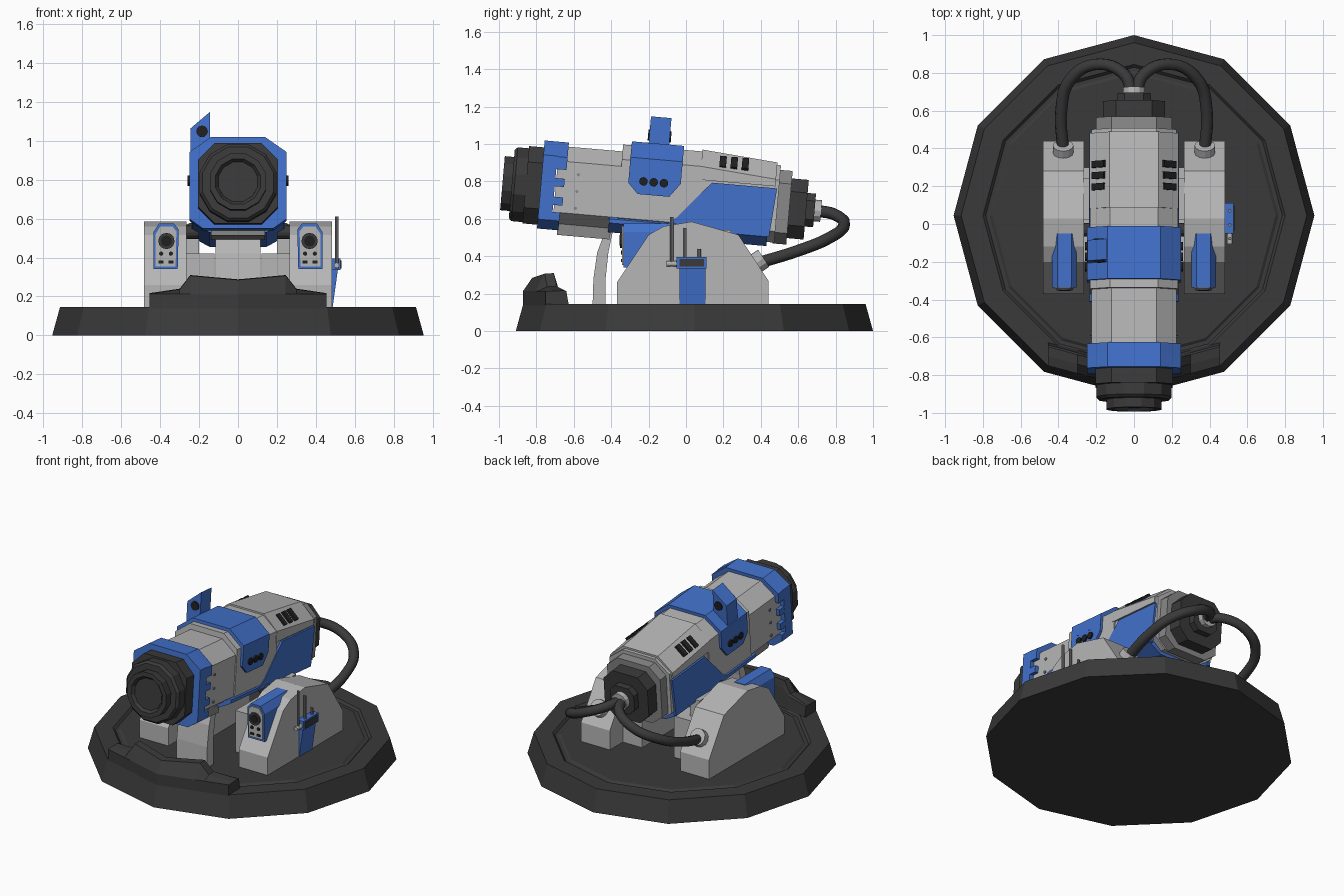
import bpy, bmesh, math
from mathutils import Matrix, Vector

cube = bpy.data.objects.get("Cube")
if cube:
    bpy.data.objects.remove(cube, do_unlink=True)


def material(name, rgb):
    m = bpy.data.materials.new(name)
    m.use_nodes = True
    m.diffuse_color = (*rgb, 1)
    m.node_tree.nodes["Principled BSDF"].inputs["Base Color"].default_value = (*rgb, 1)
    return m


LIGHT = material("light grey", (0.47, 0.47, 0.47))
MID = material("mid grey", (0.25, 0.25, 0.25))
DARK = material("charcoal", (0.042, 0.042, 0.042))
BLACK = material("black", (0.014, 0.014, 0.014))
BLUE = material("blue", (0.054, 0.165, 0.60))

ID = Matrix()
GUN = Matrix.Translation((0, 0, 0.705)) @ Matrix.Rotation(math.radians(-5), 4, 'X')
SIDES = ((1, "left"), (-1, "right"))


def loft(name, rings, mat, m=ID, smooth=False):
    """Skin closed rings of equal length and cap both ends."""
    bm = bmesh.new()
    vs = [[bm.verts.new(m @ Vector(p)) for p in r] for r in rings]
    n = len(rings[0])
    for a, b in zip(vs, vs[1:]):
        for i in range(n):
            j = (i + 1) % n
            bm.faces.new((a[i], a[j], b[j], b[i]))
    bm.faces.new(vs[0])
    bm.faces.new(vs[-1])
    bmesh.ops.recalc_face_normals(bm, faces=bm.faces)
    me = bpy.data.meshes.new(name)
    bm.to_mesh(me)
    bm.free()
    me.materials.append(mat)
    ob = bpy.data.objects.new(name, me)
    bpy.context.collection.objects.link(ob)
    return ob


def along_y(name, poly, a, b, mat, m=ID):
    return loft(name, [[(x, y, z) for x, z in poly] for y in (a, b)], mat, m)


def along_x(name, poly, a, b, mat, m=ID):
    return loft(name, [[(x, y, z) for y, z in poly] for x in (a, b)], mat, m)


def box(name, x, y, z, mat, m=ID):
    return along_y(name, [(x[0], z[0]), (x[1], z[0]), (x[1], z[1]), (x[0], z[1])], *y, mat, m)


def lathe(name, profile, n, mat, m=ID, turn=0.0):
    """Revolve (radius, height) points around local z."""
    angles = [turn + math.tau * i / n for i in range(n)]
    return loft(name, [[(r * math.cos(a), r * math.sin(a), h) for a in angles] for r, h in profile], mat, m)


def rod(name, p, d, r, length, mat, m=ID, n=12):
    q = Vector(d).to_track_quat('Z', 'Y').to_matrix().to_4x4()
    return lathe(name, [(r, 0), (r, length)], n, mat, m @ Matrix.Translation(p) @ q)


def octo(hw, top, bot, ct=(0.105, 0.08), cb=(0.08, 0.06)):
    half = [(hw - cb[0], bot), (hw, bot + cb[1]), (hw, top - ct[1]), (hw - ct[0], top)]
    return half + [(-x, z) for x, z in reversed(half)]


def cap(hw, top, low, ct=(0.11, 0.08)):
    half = [(hw, low), (hw, top - ct[1]), (hw - ct[0], top)]
    return half + [(-x, z) for x, z in reversed(half)]


# Twelve-sided platform with a shallow step
lathe("platform", [(0.955, 0), (0.915, 0.145), (0.80, 0.145), (0.785, 0.13),
                   (0.765, 0.13), (0.75, 0.14)], 12, DARK, Matrix.Translation((0, 0.045, 0)))

# Front barrier following the rim
rings = []
for x, top in ((-0.455, 0.217), (-0.30, 0.24), (-0.245, 0.31), (0, 0.288),
               (0.245, 0.31), (0.30, 0.24), (0.455, 0.217)):
    y = -0.872 + 0.268 * abs(x)
    rings.append([(x, y, 0.13), (x, y, 0.213), (x, y + 0.05, top - 0.003), (x, y + 0.10, top),
                  (x, y + 0.11, (top + 0.21) / 2), (x, y + 0.125, 0.13)])
loft("front_barrier", rings, DARK)

# Pedestals, pivots, lamp pods, cables
PED = [(-0.37, 0.12), (-0.37, 0.26), (-0.20, 0.515), (-0.12, 0.56), (0.03, 0.585),
       (0.28, 0.515), (0.44, 0.27), (0.44, 0.12)]
POD = [(0.31, 0.34), (0.435, 0.34), (0.435, 0.53), (0.405, 0.575), (0.33, 0.575), (0.305, 0.545)]
for s, side in SIDES:
    along_x(side + "_pedestal", PED, s * 0.265, s * 0.482, LIGHT)
    box(side + "_inner_block", (s * 0.12, s * 0.27), (-0.2, 0.3), (0.12, 0.42), LIGHT)
    box(side + "_pivot_block", (s * 0.2, s * 0.27), (0.02, 0.24), (0.40, 0.54), LIGHT)
    rod(side + "_pivot_pin", (s * 0.2, -0.03, 0.53), (s, 0, 0), 0.035, 0.08, DARK)
    # Lamp pod with grey face, lens and small buttons
    along_y(side + "_lamp_pod", [(s * x, z) for x, z in POD], -0.335, -0.05, BLUE)
    face = [(s * (0.37 + (x - 0.37) * 0.82), 0.457 + (z - 0.457) * 0.88) for x, z in POD]
    along_y(side + "_lamp_face", face, -0.342, -0.334, LIGHT)
    rod(side + "_lamp_ring", (s * 0.368, -0.335, 0.485), (0, -1, 0), 0.042, 0.018, DARK)
    rod(side + "_lamp_lens", (s * 0.368, -0.352, 0.485), (0, -1, 0), 0.028, 0.004, BLACK)
    for i, x in enumerate((0.345, 0.395)):
        rod(f"{side}_lamp_button_{i}", (s * x, -0.34, 0.42), (0, -1, 0), 0.011, 0.008, BLACK)
        box(f"{side}_lamp_slot_{i}", (s * x - 0.013, s * x + 0.013), (-0.347, -0.34), (0.37, 0.385), BLACK)
    # Cable and its socket
    rod(side + "_cable_socket", (s * 0.375, 0.34, 0.34), (0, 0.84, 0.55), 0.055, 0.09, LIGHT)
    cu = bpy.data.curves.new(side + "_cable", 'CURVE')
    cu.dimensions = '3D'
    cu.bevel_depth = 0.032
    cu.bevel_resolution = 2
    cu.resolution_u = 6
    sp = cu.splines.new('BEZIER')
    path = [(0.01, 0.69, 0.645), (0.05, 0.79, 0.625), (0.20, 0.845, 0.565),
            (0.34, 0.76, 0.495), (0.385, 0.6, 0.43), (0.375, 0.39, 0.365)]
    sp.bezier_points.add(len(path) - 1)
    for bp, (x, y, z) in zip(sp.bezier_points, path):
        bp.co = (s * x, y, z)
        bp.handle_left_type = bp.handle_right_type = 'AUTO'
    sp.use_smooth = True
    cu.materials.append(DARK)
    bpy.context.collection.objects.link(bpy.data.objects.new(side + "_cable", cu))

# Curved central support
along_x("curved_support", [(-0.50, 0.12), (-0.495, 0.28), (-0.475, 0.42), (-0.43, 0.54), (-0.39, 0.54),
                           (-0.415, 0.42), (-0.43, 0.28), (-0.43, 0.12)], -0.115, 0.115, LIGHT)

# Main housing
along_y("front_housing", octo(0.225, 0.225, -0.19), -0.70, -0.34, LIGHT, GUN)
along_y("middle_housing", octo(0.233, 0.262, -0.19), -0.36, 0.08, LIGHT, GUN)
along_y("rear_core", octo(0.225, 0.225, -0.19), 0.06, 0.49, LIGHT, GUN)
loft("rear_housing", [[(x, u, z) for x, z in cap(0.236, t, 0.11, (0.105, 0.09))]
                      for u, t in ((0.065, 0.272), (0.47, 0.238))], LIGHT, GUN)
along_y("lower_shroud", octo(0.236, -0.13, -0.212, (0.01, 0.01), (0.09, 0.05)), -0.40, 0.45, BLUE, GUN)
along_x("belly_block", [(-0.68, -0.16), (-0.67, -0.25), (-0.39, -0.25), (-0.38, -0.16)], -0.14, 0.14, MID, GUN)
along_y("rear_collar", octo(0.2, 0.2, -0.195, (0.08, 0.07)), 0.48, 0.555, MID, GUN)
along_y("rear_cap", octo(0.165, 0.16, -0.16, (0.07, 0.07), (0.07, 0.07)), 0.55, 0.645, DARK, GUN)
along_y("rear_boss", octo(0.09, 0.09, -0.09, (0.04, 0.04), (0.04, 0.04)), 0.64, 0.69, DARK, GUN)
rod("cable_outlet", (0, 0.68, 0), (0, 1, 0), 0.058, 0.045, LIGHT, GUN)

# Barrel end
BARREL = GUN @ Matrix.Rotation(math.pi / 2, 4, 'X')
along_y("barrel_base", octo(0.205, 0.21, -0.205, (0.085, 0.085), (0.085, 0.085)), -0.86, -0.75, DARK, GUN)
lathe("barrel_ring", [(0.205, 0.85), (0.205, 0.92), (0.19, 0.935)], 12, DARK, BARREL, math.pi / 12)
lathe("barrel_lip", [(0.15, 0.92), (0.15, 0.985), (0.12, 0.985), (0.105, 0.965)], 12, DARK, BARREL, math.pi / 12)
lathe("barrel_lens", [(0.104, 0.96), (0.104, 0.968)], 12, DARK, BARREL, math.pi / 12)

# Blue front band with toothed rear edge
along_y("front_band", octo(0.25, 0.247, -0.225, (0.11, 0.077), (0.07, 0.05)), -0.78, -0.705, BLUE, GUN)
along_y("front_band_top", cap(0.25, 0.247, 0.10), -0.706, -0.65, BLUE, GUN)
along_y("front_band_bottom", cap(0.25, -0.225, -0.13, (0.07, -0.05)), -0.706, -0.665, BLUE, GUN)

# Blue saddle over the middle
along_y("saddle_top", cap(0.25, 0.283, 0.12, (0.11, 0.085)), -0.315, -0.035, BLUE, GUN)
SADDLE = [(-0.315, 0.15), (-0.315, 0.06), (-0.26, 0.005), (-0.09, 0.005), (-0.035, 0.08), (-0.035, 0.15)]
PANEL = [(0.13, 0.1), (0.48, 0.1), (0.46, -0.16), (-0.12, -0.16), (-0.04, -0.1)]
tilt = math.atan2(0.09, 0.105)
for s, side in SIDES:
    along_x(side + "_saddle_flap", SADDLE, s * 0.22, s * 0.2495, BLUE, GUN)
    along_x(side + "_rear_panel", PANEL, s * 0.22, s * 0.238, BLUE, GUN)
    for i in range(3):
        rod(f"{side}_saddle_button_{i}", (s * 0.245, -0.235 + 0.055 * i, 0.075), (s, 0, 0), 0.023, 0.014, BLACK, GUN)
        rod(f"{side}_rivet_{i}", (s * 0.222, -0.585, 0.08 - 0.09 * i), (s, 0, 0), 0.009, 0.01, MID, GUN, 8)
        # Vent slots lying on the sloped shoulder
        at = Matrix.Translation((s * 0.182, 0.18 + 0.06 * i, 0.208)) @ Matrix.Rotation(s * tilt, 4, 'Y')
        box(f"{side}_vent_{i}", (-0.042, 0.042), (-0.018, 0.018), (-0.01, 0.016), BLACK, GUN @ at)
    for i, w in enumerate((0.03, -0.07)):
        box(f"{side}_band_tooth_{i}", (s * 0.22, s * 0.2495), (-0.706, -0.655), (w - 0.022, w + 0.022), BLUE, GUN)

# Sight on the saddle's right shoulder
along_y("sight", [(-0.245, 0.2), (-0.245, 0.34), (-0.145, 0.425), (-0.145, 0.25)], -0.225, -0.115, BLUE, GUN)
for end, u in ((-1, -0.22), (1, -0.12)):
    rod("sight_lens_" + ("front" if end < 0 else "back"), (-0.185, u, 0.325), (0, end, 0), 0.03, 0.012, BLACK, GUN)

# Radio pouch and aerials on the left pedestal
along_y("pouch_strap", [(0.475, 0.14), (0.486, 0.14), (0.515, 0.35), (0.475, 0.35)], -0.035, 0.105, BLUE)
box("radio_case", (0.475, 0.528), (-0.05, 0.11), (0.335, 0.395), BLUE)
box("radio_front", (0.527, 0.533), (-0.035, 0.095), (0.345, 0.385), DARK)
rod("aerial_bracket", (0.507, -0.105, 0.36), (0, 1, 0), 0.014, 0.07, LIGHT)
for name, y, low, high in (("long_aerial", -0.077, 0.345, 0.61), ("middle_aerial", -0.005, 0.39, 0.55),
                           ("short_aerial", 0.07, 0.39, 0.44)):
    rod(name, (0.507, y, low), (0, 0, 1), 0.009, high - low, MID, n=8)
